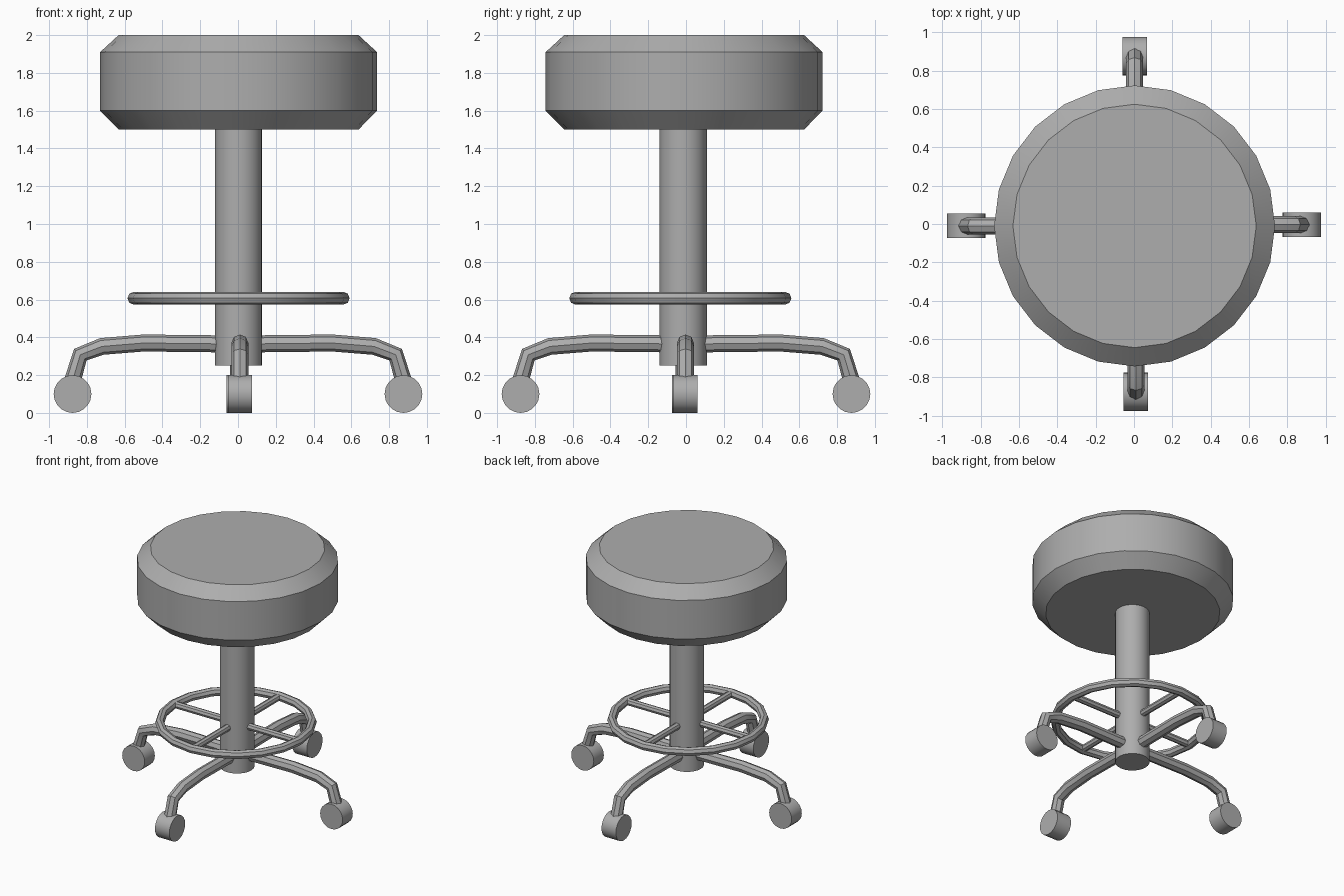
import bpy
import math
from mathutils import Vector, Matrix

cube = bpy.data.objects.get("Cube")
if cube:
    bpy.data.objects.remove(cube, do_unlink=True)

GREY = (0.42, 0.42, 0.42, 1.0)
grey = bpy.data.materials.new("plain_grey")
grey.use_nodes = True
grey.diffuse_color = GREY
grey.node_tree.nodes["Principled BSDF"].inputs["Base Color"].default_value = GREY

CENTRE = Vector((0.003, -0.015, 0))


def finish(obj, name):
    """Name, colour and shade one part."""
    obj.name = name
    obj.data.materials.clear()
    obj.data.materials.append(grey)
    bpy.ops.object.select_all(action='DESELECT')
    obj.select_set(True)
    bpy.context.view_layer.objects.active = obj
    bpy.ops.object.shade_smooth_by_angle(angle=math.radians(30))
    return obj


def rod(name, start, end, radius, sides):
    """Cylinder between two points."""
    start, end = Vector(start), Vector(end)
    axis = end - start
    bpy.ops.mesh.primitive_cylinder_add(
        vertices=sides, radius=radius, depth=axis.length,
        location=(start + end) / 2,
        rotation=axis.to_track_quat('Z', 'Y').to_euler())
    return finish(bpy.context.object, name)


def tube(name, points, radius):
    """Eight-sided tube swept along a path, turned into a mesh."""
    curve = bpy.data.curves.new(name, 'CURVE')
    curve.dimensions = '3D'
    curve.bevel_depth = radius
    curve.bevel_resolution = 2
    curve.use_fill_caps = True
    spline = curve.splines.new('POLY')
    spline.points.add(len(points) - 1)
    for p, co in zip(spline.points, points):
        p.co = (*co, 1)
    obj = bpy.data.objects.new(name, curve)
    bpy.context.collection.objects.link(obj)
    bpy.ops.object.select_all(action='DESELECT')
    obj.select_set(True)
    bpy.context.view_layer.objects.active = obj
    bpy.ops.object.convert(target='MESH')
    return finish(bpy.context.object, name)


def lathe(name, profile, sides, centre):
    """Closed solid turned from (radius, height) pairs."""
    verts, faces = [], []
    for r, z in profile:
        for i in range(sides):
            a = math.tau * i / sides
            verts.append((centre.x + r * math.cos(a), centre.y + r * math.sin(a), z))
    for k in range(len(profile) - 1):
        for i in range(sides):
            j = (i + 1) % sides
            faces.append((k * sides + i, k * sides + j,
                          (k + 1) * sides + j, (k + 1) * sides + i))
    top = (len(profile) - 1) * sides
    faces.append(tuple(reversed(range(sides))))
    faces.append(tuple(range(top, top + sides)))
    mesh = bpy.data.meshes.new(name)
    mesh.from_pydata(verts, [], faces)
    obj = bpy.data.objects.new(name, mesh)
    bpy.context.collection.objects.link(obj)
    return finish(obj, name)


# Padded seat with chamfered rims, and the column below it
lathe("seat", [(0.635, 1.5), (0.733, 1.6), (0.733, 1.91), (0.635, 2.0)], 24,
      Vector((0.003, -0.01, 0)))
lathe("column", [(0.125, 0.25), (0.125, 1.51)], 24, CENTRE)

# Foot ring
RING = Vector((0.003, -0.03, 0.607))
bpy.ops.mesh.primitive_torus_add(
    location=RING, major_radius=0.554, minor_radius=0.034,
    major_segments=20, minor_segments=8)
finish(bpy.context.object, "foot_ring")

# Legs, wheels and ring spokes, repeated on four sides
LEG_PATH = [(0.05, 0.365), (0.5, 0.37), (0.72, 0.352), (0.835, 0.308), (0.882, 0.15)]
SIDES = ["left", "back", "right", "front"]
OFFSETS = [(0, -0.003), (0.003, 0), (0, -0.01), (0.01, 0)]

for i, (side, (ox, oy)) in enumerate(zip(SIDES, OFFSETS)):
    turn = Matrix.Rotation(i * math.pi / 2, 3, 'Z')
    shift = Vector((ox, oy, 0))
    tube(side + "_leg", [turn @ Vector((r, 0, z)) + shift for r, z in LEG_PATH], 0.045)
    rod(side + "_wheel",
        turn @ Vector((0.876, -0.064, 0.1)) + shift,
        turn @ Vector((0.876, 0.064, 0.1)) + shift, 0.1, 20)
    rod(side + "_spoke",
        RING + turn @ Vector((0.08, 0, 0)),
        RING + turn @ Vector((0.55, 0, 0)), 0.027, 8)
